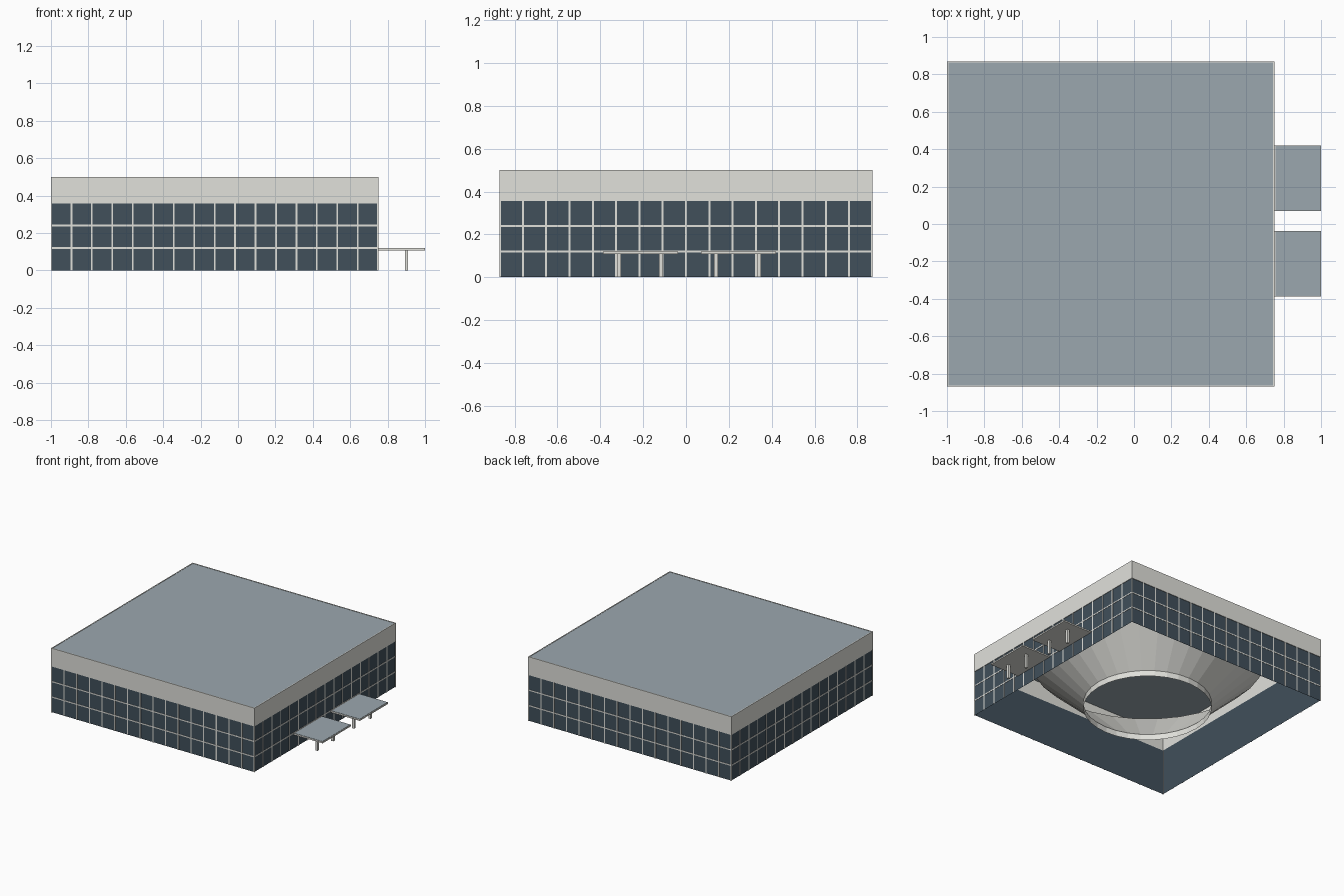
import bpy
import bmesh
from math import cos, sin, tau

if "Cube" in bpy.data.objects:
    bpy.data.objects.remove(bpy.data.objects["Cube"], do_unlink=True)


def material(name, rgb):
    m = bpy.data.materials.new(name)
    m.use_nodes = True
    m.diffuse_color = (*rgb, 1)
    bsdf = next(n for n in m.node_tree.nodes if n.type == 'BSDF_PRINCIPLED')
    bsdf.inputs["Base Color"].default_value = (*rgb, 1)
    return m


PALE = material("pale_concrete", (0.75, 0.75, 0.71))
GLASS = material("dark_glass", (0.052, 0.079, 0.104))
ROOF = material("grey_roofing", (0.33, 0.39, 0.43))

# Main hall extents
X0, X1, Y = -1.0, 0.75, 0.87
CX, HX = (X0 + X1) / 2, (X1 - X0) / 2
GLASS_TOP, TOP = 0.357, 0.5
PANELS = 16
BAR, PROUD, INSET = 0.009, 0.002, 0.004


def finish(name, bm, mat):
    mesh = bpy.data.meshes.new(name)
    bm.to_mesh(mesh)
    bm.free()
    mesh.materials.append(mat)
    ob = bpy.data.objects.new(name, mesh)
    bpy.context.scene.collection.objects.link(ob)


def add_box(bm, x0, x1, y0, y1, z0, z1):
    made = bmesh.ops.create_cube(bm, size=1)["verts"]
    for v in made:
        v.co.x = x0 if v.co.x < 0 else x1
        v.co.y = y0 if v.co.y < 0 else y1
        v.co.z = z0 if v.co.z < 0 else z1


def box(name, mat, *size):
    bm = bmesh.new()
    add_box(bm, *size)
    finish(name, bm, mat)


def loft(name, mat, rings):
    """Skin a list of rings that have equal point counts."""
    bm = bmesh.new()
    rows = [[bm.verts.new(p) for p in ring] for ring in rings]
    for a, b in zip(rows, rows[1:]):
        for i in range(len(a)):
            j = (i + 1) % len(a)
            bm.faces.new((a[i], a[j], b[j], b[i]))
    finish(name, bm, mat)


def rectangle(inset, z):
    hx, hy = HX - inset, Y - inset
    return [(CX + sx * hx, sy * hy, z)
            for sx, sy in ((-1, -1), (1, -1), (1, 1), (-1, 1))]


# Glass curtain walls, open underneath
loft("glass_walls", GLASS, [rectangle(INSET, 0), rectangle(INSET, GLASS_TOP)])

# Upper band, a hollow wall ending in a thin parapet lip around the roof
loft("upper_band", PALE, [rectangle(INSET, GLASS_TOP), rectangle(0, GLASS_TOP),
                          rectangle(0, TOP), rectangle(0.007, TOP),
                          rectangle(0.007, TOP - 0.004)])
box("roof", ROOF, X0 + 0.005, X1 - 0.005, -Y + 0.005, Y - 0.005,
    TOP - 0.008, TOP - 0.002)

# Window bars: thin uprights on all four sides
bm = bmesh.new()
for k in range(1, PANELS):
    x = X0 + k * (X1 - X0) / PANELS
    y = -Y + k * 2 * Y / PANELS
    for y0 in (-Y, Y - PROUD):
        add_box(bm, x - BAR / 2, x + BAR / 2, y0, y0 + PROUD, 0, GLASS_TOP)
    for x0 in (X0, X1 - PROUD):
        add_box(bm, x0, x0 + PROUD, y - BAR / 2, y + BAR / 2, 0, GLASS_TOP)
# Corner posts
for x0 in (X0, X1 - 0.006):
    for y0 in (-Y, Y - 0.006):
        add_box(bm, x0, x0 + 0.006, y0, y0 + 0.006, 0, GLASS_TOP)
finish("window_uprights", bm, PALE)

# Window bars: two level rails around the hall
for i, z in enumerate((0.12, 0.24)):
    lo, hi = z - BAR / 2, z + BAR / 2
    loft(f"window_rail_{i + 1}", PALE,
         [rectangle(PROUD, lo), rectangle(0, lo), rectangle(0, hi), rectangle(PROUD, hi)])

# Inner seating bowl: upright lip below a flared cone
SEGMENTS = 32
angles = [tau * i / SEGMENTS for i in range(SEGMENTS)]


def circle(r, z):
    return [(CX + r * cos(a), r * sin(a), z) for a in angles]


loft("seating_bowl", PALE, [circle(0.455, 0), circle(0.455, 0.045), circle(0.83, 0.39)])

# Entrance canopies on the +x side, each on two posts
for side, y0, y1, posts in (("front", -0.387, -0.037, (-0.312, -0.118)),
                            ("back", 0.07, 0.42, (0.14, 0.34))):
    box(f"{side}_canopy", PALE, X1, 1, y0, y1, 0.108, 0.119)
    box(f"{side}_canopy_top", ROOF, X1 + 0.006, 0.997, y0 + 0.003, y1 - 0.003, 0.118, 0.121)
    for i, y in enumerate(posts):
        box(f"{side}_canopy_post_{i + 1}", PALE, 0.892, 0.91, y - 0.009, y + 0.009, 0, 0.108)
